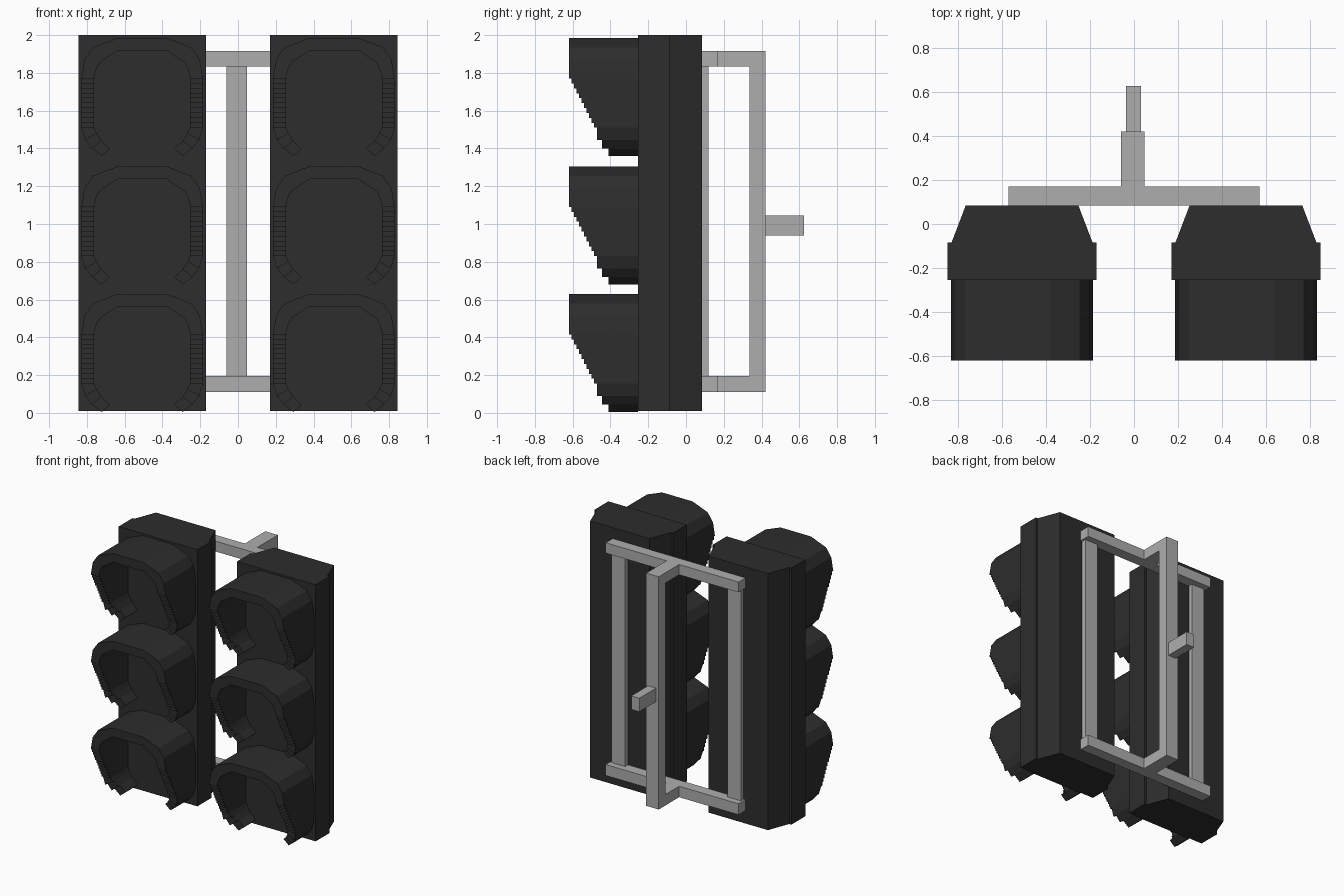
import bpy, bmesh

if "Cube" in bpy.data.objects:
    bpy.data.objects.remove(bpy.data.objects["Cube"], do_unlink=True)


def material(name, value):
    m = bpy.data.materials.new(name)
    m.use_nodes = True
    m.diffuse_color = (value, value, value, 1)
    bsdf = m.node_tree.nodes["Principled BSDF"]
    bsdf.inputs["Base Color"].default_value = (value, value, value, 1)
    bsdf.inputs["Roughness"].default_value = 0.7
    return m


BLACK = material("black housing", 0.026)
GREY = material("grey metal", 0.42)


def prism(bm, base, offset):
    """Closed prism from a flat polygon swept by an offset."""
    low = [bm.verts.new(p) for p in base]
    high = [bm.verts.new([a + b for a, b in zip(p, offset)]) for p in base]
    bm.faces.new(low)
    bm.faces.new(high[::-1])
    n = len(base)
    for i in range(n):
        bm.faces.new((low[i], high[i], high[(i + 1) % n], low[(i + 1) % n]))


def finish(name, bm, mat):
    bmesh.ops.recalc_face_normals(bm, faces=bm.faces)
    mesh = bpy.data.meshes.new(name)
    bm.to_mesh(mesh)
    bm.free()
    mesh.materials.append(mat)
    obj = bpy.data.objects.new(name, mesh)
    bpy.context.collection.objects.link(obj)
    return obj


def box(name, x, y, z, mat=GREY):
    bm = bmesh.new()
    prism(bm, [(x[0], y[0], z[0]), (x[1], y[0], z[0]),
               (x[1], y[1], z[0]), (x[0], y[1], z[0])], (0, 0, z[1] - z[0]))
    return finish(name, bm, mat)


FACE_Y = -0.255     # front of the housings
HEAD_X = 0.5075     # distance of each housing from the middle

# Half outline of the hood: (outer u, outer drop, inner u, inner drop, front y)
rows = [(0.13, 0, 0.13, 0.067, -0.62),
        (0.26, 0.05, 0.225, 0.13, -0.62),
        (0.305, 0.115, 0.245, 0.17, -0.62),
        (0.322, 0.215, 0.254, 0.215, None)]
STEPS = 10
for i in range(STEPS):      # stepped straight sides
    drop = 0.215 + 0.26 * (i + 1) / STEPS
    rows[-1] = rows[-1][:4] + (-0.605 + 0.0132 * i,)
    rows.append((0.322, drop, 0.254, drop, None))
rows[-1] = rows[-1][:4] + (-0.472,)
rows += [(0.302, 0.54, 0.24, 0.505, -0.445),
         (0.265, 0.585, 0.215, 0.545, -0.41),
         (0.215, 0.625, 0.17, 0.587, None)]


def hood(name, cx, top):
    bm = bmesh.new()
    # Top wall
    a = rows[0]
    prism(bm, [(cx - a[0], FACE_Y, top), (cx + a[0], FACE_Y, top),
               (cx + a[2], FACE_Y, top - a[3]), (cx - a[2], FACE_Y, top - a[3])],
          (0, a[4] - FACE_Y, 0))
    # Corner and side walls, each as deep as its step
    for s in (-1, 1):
        for a, b in zip(rows, rows[1:]):
            prism(bm, [(cx + s * a[0], FACE_Y, top - a[1]),
                       (cx + s * b[0], FACE_Y, top - b[1]),
                       (cx + s * b[2], FACE_Y, top - b[3]),
                       (cx + s * a[2], FACE_Y, top - a[3])],
                  (0, a[4] - FACE_Y, 0))
    return finish(name, bm, BLACK)


def lens(name, cx, top):
    half = [(r[0] - 0.005, r[1] + 0.004) for r in rows]
    outline = half + [(-u, d) for u, d in reversed(half)]
    bm = bmesh.new()
    prism(bm, [(cx + u, FACE_Y, top - min(d, 0.62)) for u, d in outline],
          (0, -0.006, 0))
    return finish(name, bm, BLACK)


# Housings: front box with a tapered back
profile = [(0.3375, FACE_Y), (0.3375, -0.085), (0.32, -0.085), (0.255, 0.085)]
profile += [(-x, y) for x, y in reversed(profile)]
for side, cx in (("left", HEAD_X), ("right", -HEAD_X)):
    bm = bmesh.new()
    prism(bm, [(cx + x, y, 0.01) for x, y in profile], (0, 0, 1.99))
    finish(side + "_housing", bm, BLACK)
    for level, top in (("top", 1.985), ("middle", 1.305), ("bottom", 0.63)):
        hood(f"{side}_{level}_hood", cx, top)
        lens(f"{side}_{level}_lens", cx, top)

# Mounting frame
for level, z in (("top", (1.835, 1.915)), ("bottom", (0.11, 0.195))):
    box(level + "_crossbar", (-0.57, 0.57), (0.085, 0.17), z)
    box(level + "_arm", (-0.06, 0.048), (0.17, 0.335), z)
box("centre_post", (-0.06, 0.048), (0.335, 0.42), (0.11, 1.915))
box("left_back_strip", (0.44, 0.555), (0.08, 0.12), (0.195, 1.835))
box("right_back_strip", (-0.555, -0.44), (0.08, 0.12), (0.195, 1.835))
box("mounting_stub", (-0.037, 0.032), (0.42, 0.625), (0.94, 1.045))
